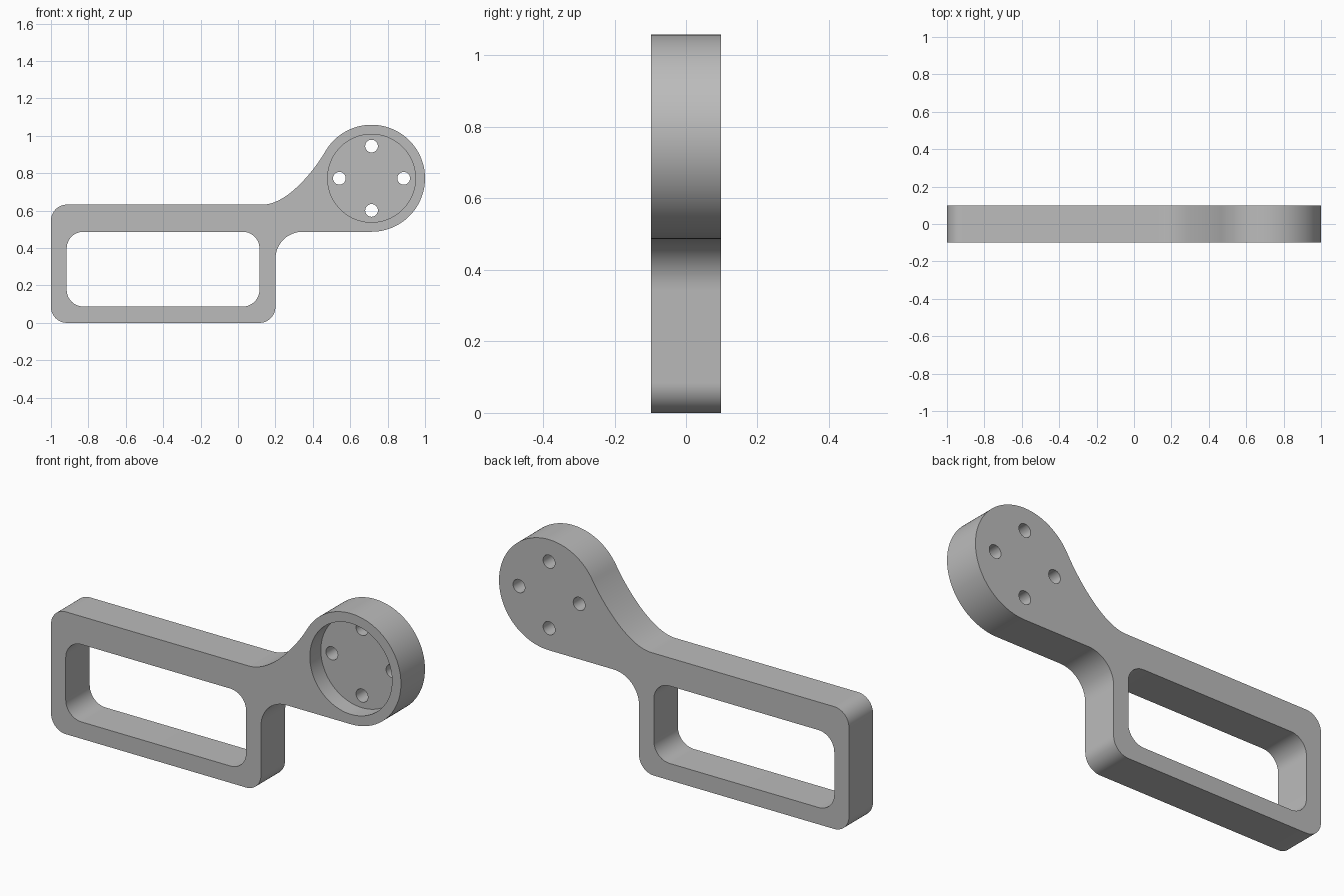
import bpy, bmesh
from math import sin, cos, radians, pi
from mathutils import Vector
from mathutils.geometry import interpolate_bezier

if "Cube" in bpy.data.objects:
    bpy.data.objects.remove(bpy.data.objects["Cube"])

HALF = 0.098                       # half thickness
HUB, HUB_R = Vector((0.714, 0.773)), 0.286
TOP, UNDER = 0.632, 0.487          # upper and lower edge of the arm

grey = bpy.data.materials.new("plain grey")
grey.use_nodes = True
colour = (0.5, 0.5, 0.5, 1)
grey.diffuse_color = colour
grey.node_tree.nodes["Principled BSDF"].inputs["Base Color"].default_value = colour


def arc(centre, radius, start, end, steps):
    angles = [radians(start + (end - start) * i / steps) for i in range(steps + 1)]
    return [centre + radius * Vector((cos(a), sin(a))) for a in angles]


def circle(centre, radius, steps):
    return arc(centre, radius, 0, 360, steps)[:-1]


def fillet(before, corner, after, radius, steps=12):
    """Rounded replacement for one right-angled corner."""
    corner = Vector(corner)
    u = (Vector(before) - corner).normalized()
    v = (Vector(after) - corner).normalized()
    centre = corner + (u + v) * radius
    return [centre - radius * (v * cos(t) + u * sin(t))
            for t in (pi / 2 * i / steps for i in range(steps + 1))]


def rounded_box(x0, z0, x1, z1, radius):
    c = [(x0, z0), (x1, z0), (x1, z1), (x0, z1)]
    pts = []
    for i in range(4):
        pts += fillet(c[i - 1], c[i], c[(i + 1) % 4], radius)
    return pts


def prism(name, profile, y0, y1):
    """Extrude an x-z profile along y."""
    bm = bmesh.new()
    rings = [[bm.verts.new((p[0], y, p[1])) for p in profile] for y in (y0, y1)]
    for ring in rings:
        bm.faces.new(ring)
    for i in range(len(profile)):
        bm.faces.new((rings[0][i - 1], rings[0][i], rings[1][i], rings[1][i - 1]))
    bmesh.ops.recalc_face_normals(bm, faces=bm.faces)
    mesh = bpy.data.meshes.new(name)
    bm.to_mesh(mesh)
    bm.free()
    mesh.materials.append(grey)
    obj = bpy.data.objects.new(name, mesh)
    bpy.context.collection.objects.link(obj)
    return obj


# Outline: rounded handle frame, inner fillet, round hub, swept neck
left, right = -1.0, 0.2
outline = fillet((left, TOP), (left, 0), (right, 0), 0.085)
outline += fillet((left, 0), (right, 0), (right, TOP), 0.085)
outline += fillet((right, 0), (right, UNDER), (1, UNDER), 0.145)
hub_arc = arc(HUB, HUB_R, -90, 150, 72)
outline += hub_arc
neck_start = hub_arc[-1]
neck = interpolate_bezier(neck_start, neck_start - 0.1 * Vector((cos(pi / 3), sin(pi / 3))),
                          Vector((0.27, TOP)), Vector((0.13, TOP)), 25)
outline += [Vector(p[:2]) for p in neck[1:]]
outline += fillet((right, TOP), (left, TOP), (left, 0), 0.085)
bracket = prism("handle_bracket", outline, -HALF, HALF)

# Cutters: grip window, front pocket, four through holes
cutters = [prism("window_cutter", rounded_box(-0.916, 0.087, 0.115, UNDER, 0.09), -1, 1),
           prism("pocket_cutter", circle(HUB, 0.235, 96), -1, -HALF + 0.09)]
for i in range(4):
    spot = HUB + 0.172 * Vector((cos(i * pi / 2), sin(i * pi / 2)))
    cutters.append(prism("bolt_hole_cutter", circle(spot, 0.034, 32), -1, 1))

bpy.context.view_layer.objects.active = bracket
for cutter in cutters:
    cutter.hide_render = True
    mod = bracket.modifiers.new("cut", "BOOLEAN")
    mod.operation, mod.solver, mod.object = "DIFFERENCE", "EXACT", cutter
    bpy.ops.object.modifier_apply(modifier=mod.name)
    bpy.data.objects.remove(cutter)

bpy.ops.object.select_all(action="DESELECT")
bracket.select_set(True)
bpy.ops.object.shade_smooth_by_angle(angle=radians(30))
